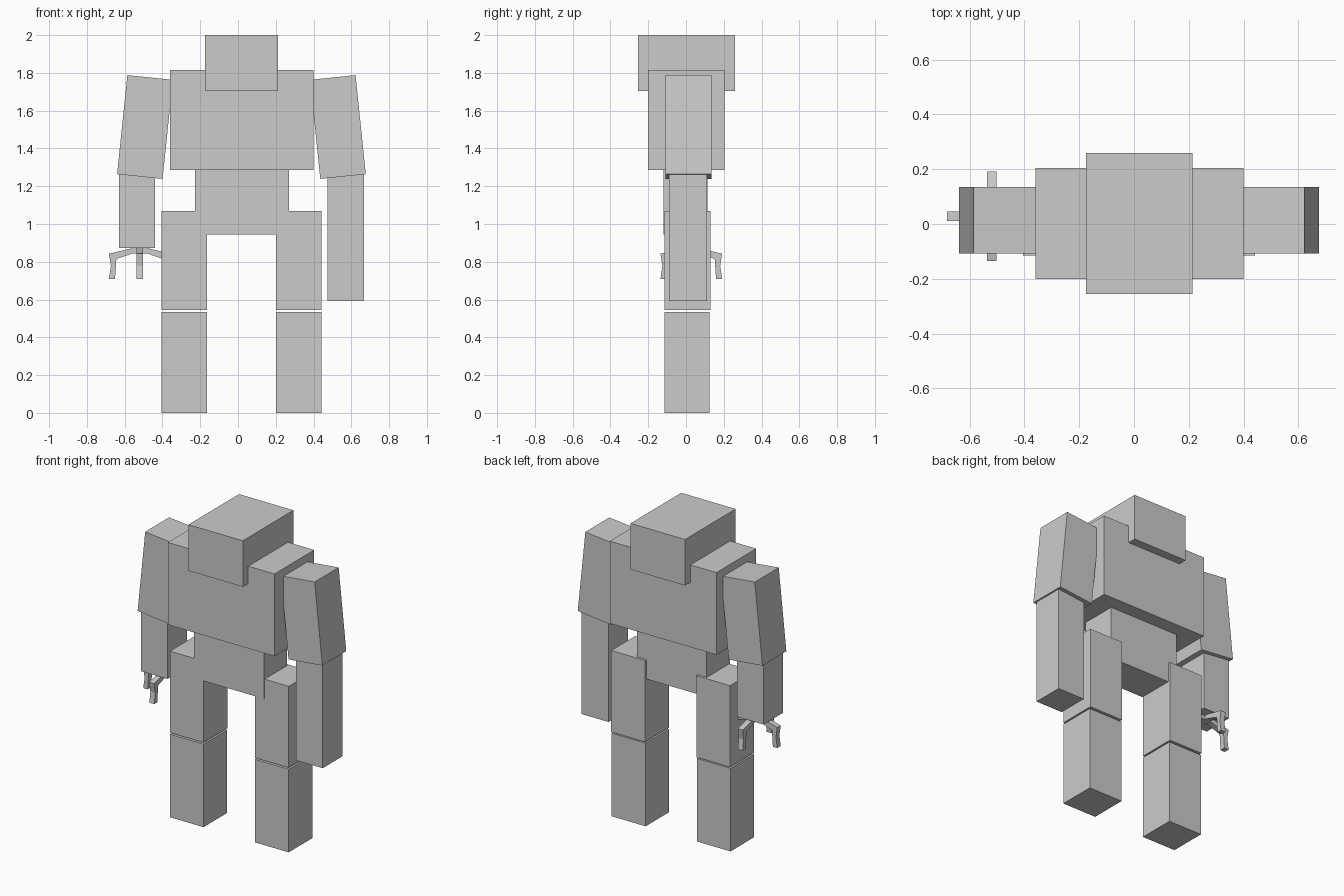
import bpy, bmesh, math
from mathutils import Matrix, Vector

old = bpy.data.objects.get("Cube")
if old:
    bpy.data.objects.remove(old, do_unlink=True)

grey = bpy.data.materials.new("plain grey")
grey.use_nodes = True
colour = (0.6, 0.6, 0.6, 1)
grey.diffuse_color = colour
grey.node_tree.nodes["Principled BSDF"].inputs["Base Color"].default_value = colour


def finish(name, bm):
    bmesh.ops.recalc_face_normals(bm, faces=bm.faces)
    mesh = bpy.data.meshes.new(name)
    bm.to_mesh(mesh)
    bm.free()
    mesh.materials.append(grey)
    obj = bpy.data.objects.new(name, mesh)
    bpy.context.scene.collection.objects.link(obj)
    return obj


def box(name, x, y, z, tilt=0):
    """Block spanning the given ranges, leaned about y by tilt degrees."""
    bm = bmesh.new()
    size = [b - a for a, b in (x, y, z)]
    bmesh.ops.create_cube(bm, size=1, matrix=Matrix.Diagonal((*size, 1)))
    obj = finish(name, bm)
    obj.location = [(a + b) / 2 for a, b in (x, y, z)]
    obj.rotation_euler.y = math.radians(tilt)
    return obj


# Head and body
box("head", (-0.175, 0.213), (-0.255, 0.26), (1.703, 2.0))
box("torso", (-0.36, 0.40), (-0.20, 0.205), (1.285, 1.815))
box("pelvis", (-0.228, 0.27), (-0.12, 0.115), (0.945, 1.29))

# Legs, thighs separated from shins by a thin gap
for side, x0, x1 in (("right", -0.405, -0.165), ("left", 0.20, 0.442)):
    box(side + "_thigh", (x0, x1), (-0.115, 0.13), (0.545, 1.07))
    box(side + "_shin", (x0, x1), (-0.115, 0.125), (0.0, 0.535))

# Upper arms lean outwards and sink into the torso
for side, cx, tilt in (("right", -0.4925, 5.9), ("left", 0.529, -5.9)):
    box(side + "_upper_arm", (cx - 0.121, cx + 0.121), (-0.108, 0.136),
        (1.25, 1.777), tilt)

# Forearms: the right one is short and carries the claw
box("right_forearm", (-0.63, -0.44), (-0.09, 0.11), (0.872, 1.27))
box("left_forearm", (0.475, 0.667), (-0.09, 0.11), (0.593, 1.27))

# Claw fingers: one bent profile (radius, height) turned to four directions
PROFILE = [(0.0, 0.872), (0.04, 0.872), (0.163, 0.843), (0.153, 0.778),
           (0.163, 0.71), (0.131, 0.71), (0.124, 0.815), (0.035, 0.845),
           (0.0, 0.845)]
for i, name in enumerate(("inner", "back", "outer", "front")):
    bm = bmesh.new()
    face = bm.faces.new([bm.verts.new((r, -0.0175, z)) for r, z in PROFILE])
    ext = bmesh.ops.extrude_face_region(bm, geom=[face])
    bmesh.ops.translate(bm, vec=Vector((0, 0.035, 0)),
                        verts=[v for v in ext["geom"] if isinstance(v, bmesh.types.BMVert)])
    finger = finish("claw_finger_" + name, bm)
    finger.location = (-0.52, 0.028, 0)
    finger.rotation_euler.z = i * math.pi / 2
